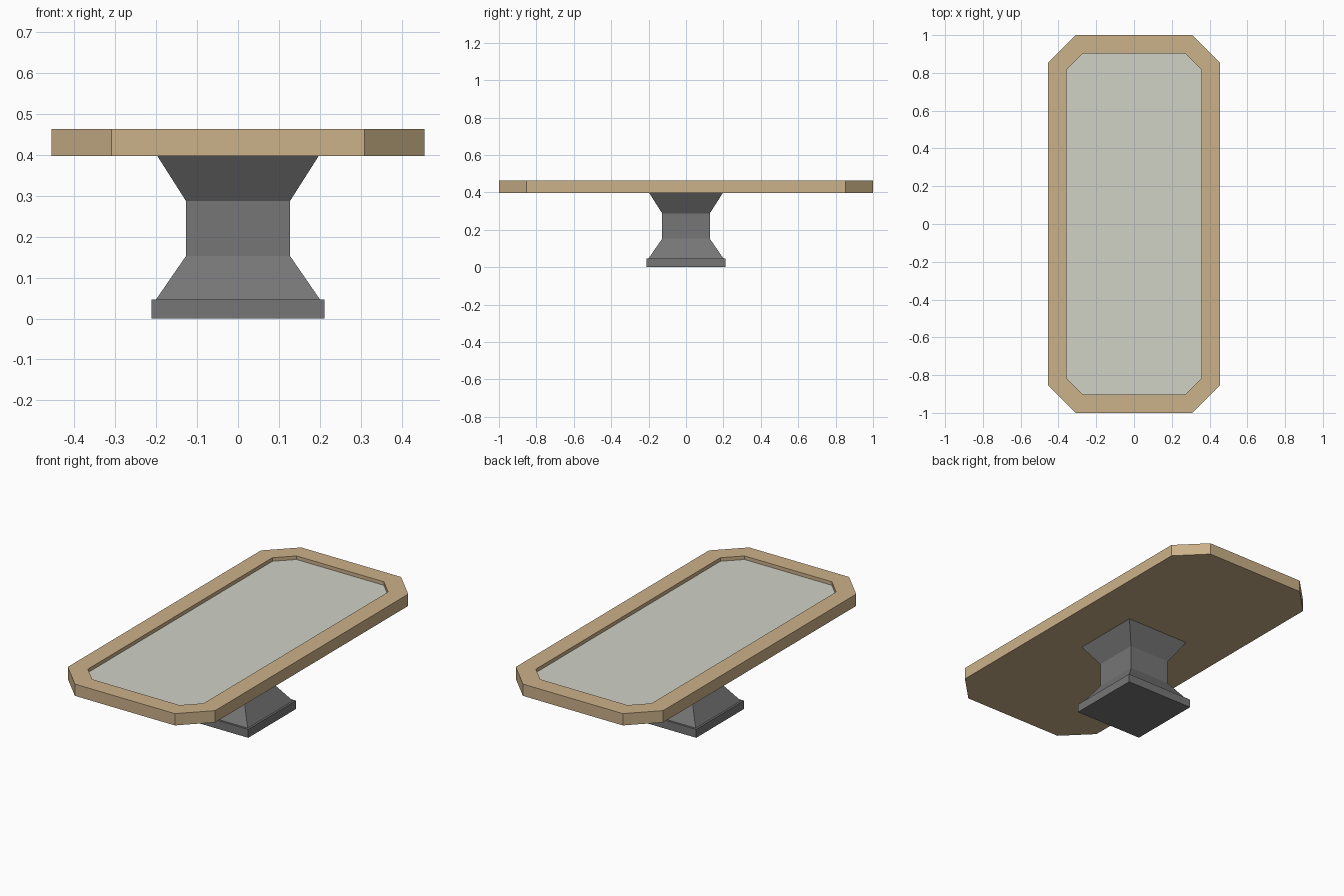
import bpy
import bmesh

cube = bpy.data.objects.get("Cube")
if cube:
    bpy.data.objects.remove(cube, do_unlink=True)


def make_material(name, rgb):
    mat = bpy.data.materials.new(name)
    mat.use_nodes = True
    color = (*rgb, 1.0)
    mat.diffuse_color = color
    mat.node_tree.nodes["Principled BSDF"].inputs["Base Color"].default_value = color
    return mat


def octagon(hx, hy, cut):
    """Rectangle outline with its four corners cut at 45 degrees."""
    quarter = [(hx, hy - cut), (hx - cut, hy)]
    half = quarter + [(-x, y) for x, y in reversed(quarter)]
    return half + [(-x, -y) for x, y in half]


def square(h):
    return [(h, -h), (h, h), (-h, h), (-h, -h)]


def loft(name, sections, mat):
    """Closed solid through a list of (outline, height) sections."""
    bm = bmesh.new()
    rings = [[bm.verts.new((x, y, z)) for x, y in outline] for outline, z in sections]
    for low, high in zip(rings, rings[1:]):
        n = len(low)
        for i in range(n):
            j = (i + 1) % n
            bm.faces.new((low[i], low[j], high[j], high[i]))
    bm.faces.new(list(reversed(rings[0])))
    bm.faces.new(rings[-1])
    bmesh.ops.recalc_face_normals(bm, faces=bm.faces)
    mesh = bpy.data.meshes.new(name)
    bm.to_mesh(mesh)
    bm.free()
    mesh.materials.append(mat)
    obj = bpy.data.objects.new(name, mesh)
    bpy.context.collection.objects.link(obj)
    return obj


wood = make_material("light wood", (0.60, 0.44, 0.25))
pale = make_material("pale grey panel", (0.63, 0.64, 0.56))
metal = make_material("dark grey pedestal", (0.18, 0.18, 0.18))

TOP, BOTTOM, FLOOR = 0.463, 0.397, 0.438
outer = octagon(0.456, 1.0, 0.147)
inner = octagon(0.358, 0.903, 0.088)

# Wooden top with a shallow recess
loft("table_top", [(outer, BOTTOM), (outer, TOP), (inner, TOP), (inner, FLOOR)], wood)

# Panel lying in the recess
loft("top_panel", [(inner, FLOOR), (inner, FLOOR + 0.005)], pale)

# Square foot plate
loft("foot_plate", [(square(0.211), 0), (square(0.211), 0.047)], metal)

# Pedestal flaring at both ends
profile = [(0.2, 0.047), (0.127, 0.153), (0.127, 0.287), (0.197, BOTTOM)]
loft("pedestal", [(square(h), z) for h, z in profile], metal)
